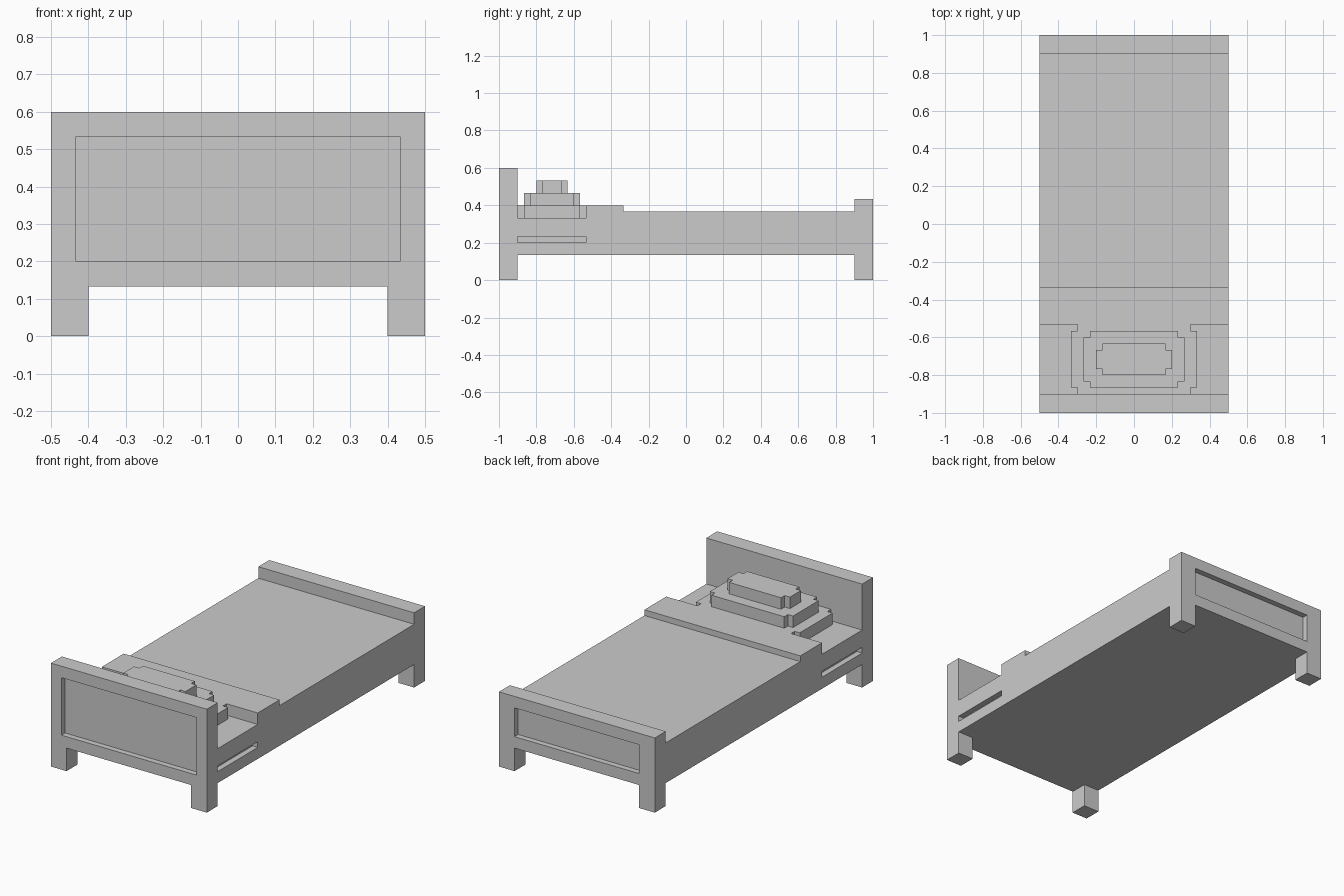
import bpy
import bmesh

if "Cube" in bpy.data.objects:
    bpy.data.objects.remove(bpy.data.objects["Cube"])

U = 1 / 30  # block size: every edge lies on this grid


def extrude(name, pts, axis, a, b):
    """Extrude a 2D profile (in blocks) along an axis from a to b."""
    bm = bmesh.new()

    def place(p, t):
        co = list(p)
        co.insert(axis, t)
        return [c * U for c in co]

    lo = [bm.verts.new(place(p, a)) for p in pts]
    hi = [bm.verts.new(place(p, b)) for p in pts]
    bm.faces.new(lo)
    bm.faces.new(hi)
    n = len(pts)
    for i in range(n):
        j = (i + 1) % n
        bm.faces.new((lo[i], lo[j], hi[j], hi[i]))
    bmesh.ops.recalc_face_normals(bm, faces=bm.faces)
    mesh = bpy.data.meshes.new(name)
    bm.to_mesh(mesh)
    bm.free()
    obj = bpy.data.objects.new(name, mesh)
    bpy.context.collection.objects.link(obj)
    return obj


def rect(x0, x1, y0, y1):
    return [(x0, y0), (x1, y0), (x1, y1), (x0, y1)]


def end_board(name, side, height, panel_half_width):
    """Board with two legs and a recessed panel on its outer face."""
    profile = [(-15, 0), (-12, 0), (-12, 4), (12, 4), (12, 0), (15, 0),
               (15, height), (-15, height)]
    board = extrude(name, profile, 1, side * 27, side * 30)
    w = panel_half_width
    cutter = extrude("panel_cutter", rect(-w, w, 6, height - 2), 1, side * 29, side * 32)
    cutter.hide_render = True
    mod = board.modifiers.new("panel", 'BOOLEAN')
    mod.operation = 'DIFFERENCE'
    mod.solver = 'EXACT'
    mod.object = cutter
    bpy.context.view_layer.objects.active = board
    bpy.ops.object.modifier_apply(modifier=mod.name)
    bpy.data.objects.remove(cutter)


# Head and foot ends
end_board("headboard", -1, 18, 13)
end_board("footboard", 1, 13, 12)

# Frame between the ends
extrude("bed_frame", rect(-15, 15, -27, 27), 2, 4, 6)

# Exposed mattress, stepped in along its lower edge
extrude("mattress", [(-14, 6), (14, 6), (14, 7), (15, 7), (15, 10),
                     (-15, 10), (-15, 7), (-14, 7)], 1, -27, -16)

# Blanket with its raised fold
extrude("blanket", [(-16, 6), (27, 6), (27, 11), (-10, 11),
                    (-10, 12), (-16, 12)], 0, -15, 15)

# Pillow: stacked layers with notched corners
for i, (w, y0, y1) in enumerate([(10, -27, -16), (8, -26, -17), (6, -24, -19)]):
    outline = [(-w + 1, y0), (w - 1, y0), (w - 1, y0 + 1), (w, y0 + 1),
               (w, y1 - 1), (w - 1, y1 - 1), (w - 1, y1), (-w + 1, y1),
               (-w + 1, y1 - 1), (-w, y1 - 1), (-w, y0 + 1), (-w + 1, y0 + 1)]
    extrude(f"pillow_layer_{i + 1}", outline, 2, 10 + 2 * i, 12 + 2 * i)
